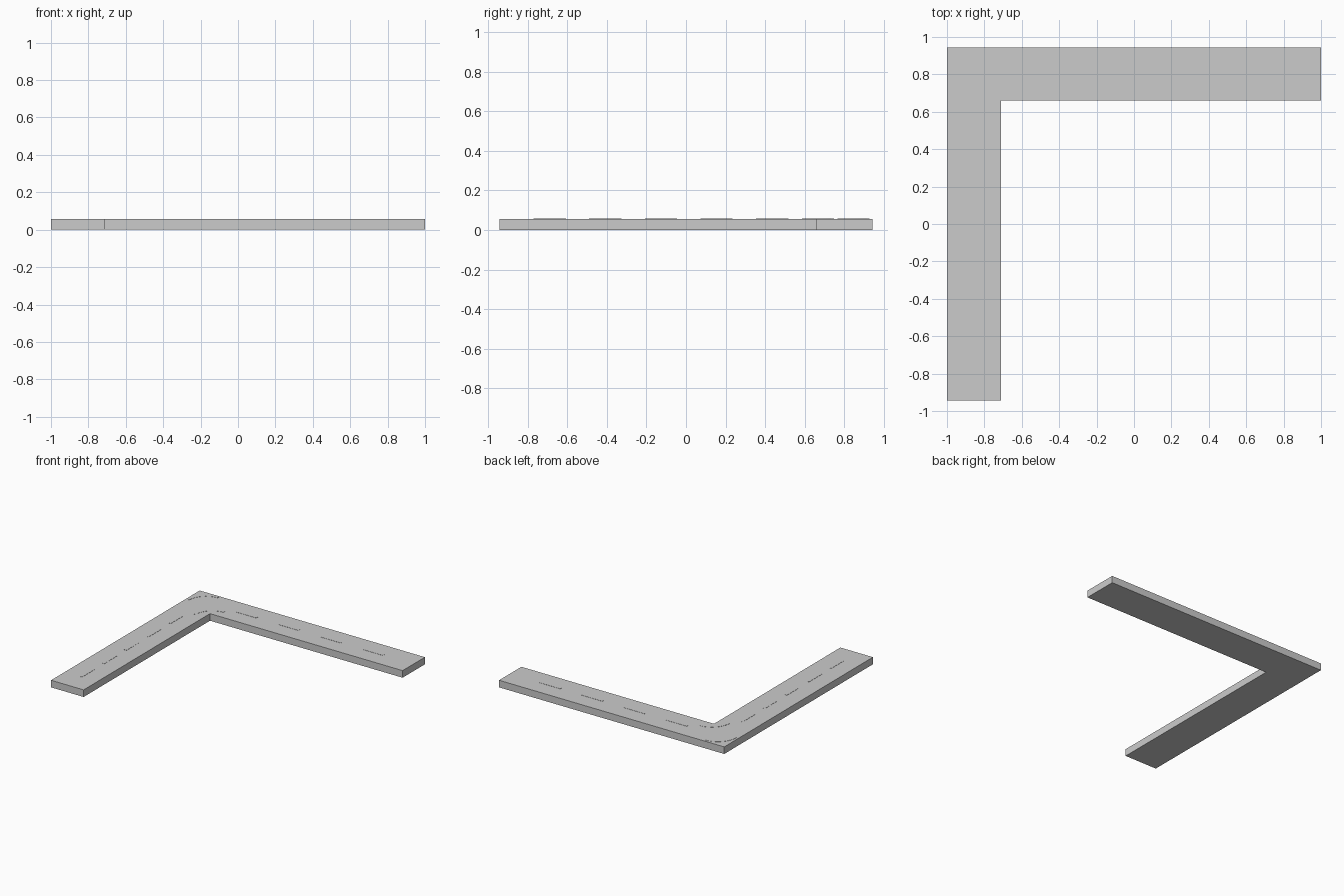
import bpy, bmesh
from math import pi, cos, sin

if "Cube" in bpy.data.objects:
    bpy.data.objects.remove(bpy.data.objects["Cube"])

TOP = 0.057    # road surface height
MARK = 0.0015  # thickness of painted markings


def prism(name, outline, z0, z1):
    """Extrude a 2D counter-clockwise outline from z0 to z1."""
    bm = bmesh.new()
    face = bm.faces.new([bm.verts.new((x, y, z0)) for x, y in outline])
    out = bmesh.ops.extrude_face_region(bm, geom=[face])
    for v in out["geom"]:
        if isinstance(v, bmesh.types.BMVert):
            v.co.z = z1
    bmesh.ops.recalc_face_normals(bm, faces=bm.faces)
    mesh = bpy.data.meshes.new(name)
    bm.to_mesh(mesh)
    bm.free()
    obj = bpy.data.objects.new(name, mesh)
    bpy.context.collection.objects.link(obj)
    return obj


def marking(name, outline):
    return prism(name, outline, TOP - 0.001, TOP + MARK)


def dash(name, x0, x1, y0, y1):
    return marking(name, [(x0, y0), (x1, y0), (x1, y1), (x0, y1)])


def arc(name, cx, cy, r, w, n=10):
    """Quarter-circle strip bending around the outer corner."""
    angles = [pi / 2 + pi / 2 * i / n for i in range(n + 1)]
    ring = lambda rad, seq: [(cx + rad * cos(a), cy + rad * sin(a)) for a in seq]
    return marking(name, ring(r + w / 2, angles) + ring(r - w / 2, angles[::-1]))


# L-shaped road slab
prism("road_slab", [(-1, -0.943), (-0.711, -0.943), (-0.711, 0.66),
                    (1, 0.66), (1, 0.943), (-1, 0.943)], 0, TOP)

# Centre line dashes along both arms
for i in range(5):
    y = -0.77 + 0.281 * i
    dash(f"side_dash_{i + 1}", -0.865, -0.845, y, y + 0.163)
for i in range(4):
    x = -0.575 + 0.375 * i
    dash(f"back_dash_{i + 1}", x, x + 0.185, 0.79, 0.81)

# Curved lines around the bend
arc("outer_bend_line", -0.82, 0.765, 0.155, 0.015)
arc("inner_bend_line", -0.64, 0.585, 0.155, 0.015)
